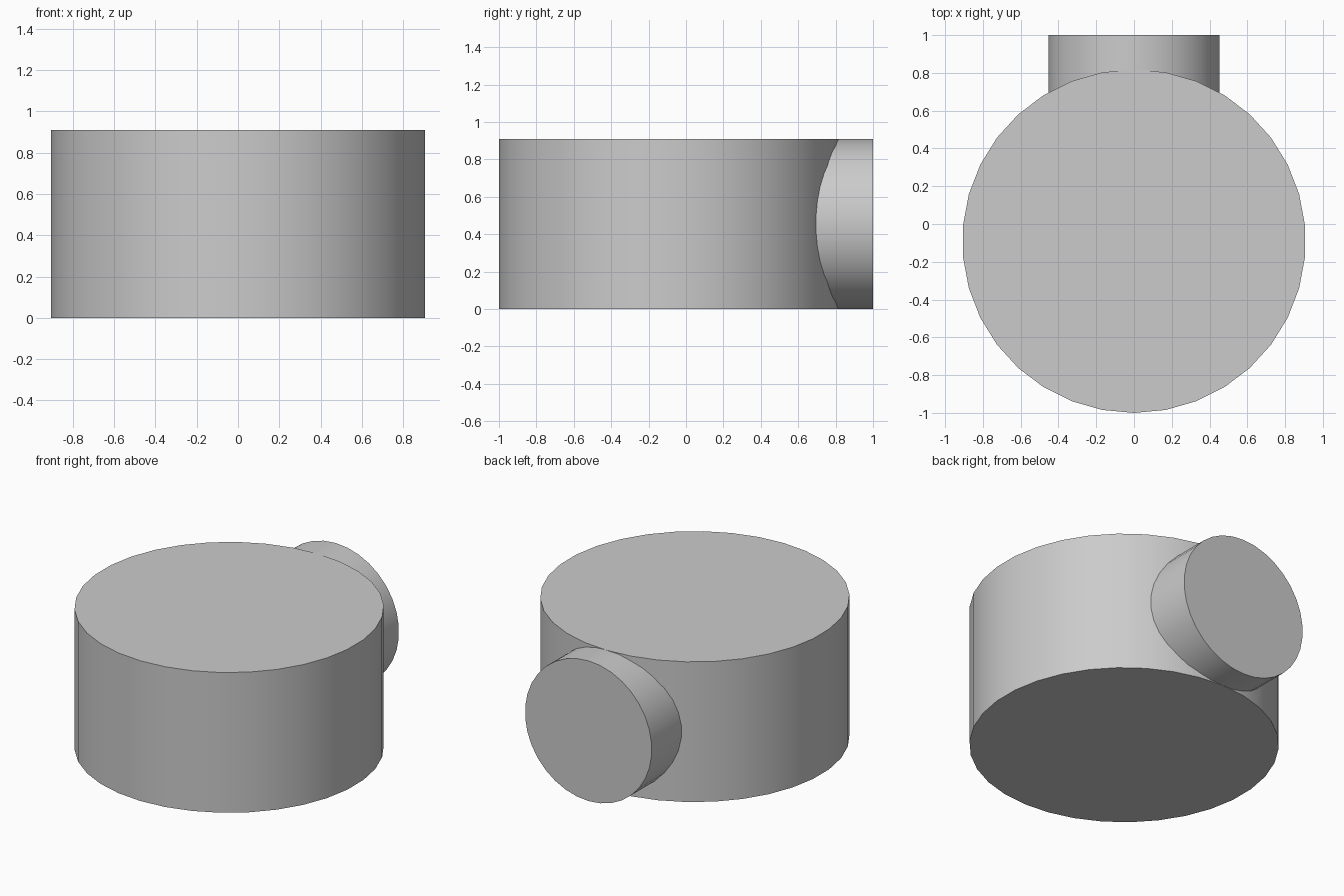
import bpy
import math

cube = bpy.data.objects.get("Cube")
if cube:
    bpy.data.objects.remove(cube, do_unlink=True)

R = 1 / 1.1          # body radius, also the body height
SIDES = 34
CENTRE_Y = R - 1

grey = bpy.data.materials.new("plain grey")
grey.use_nodes = True
colour = (0.6, 0.6, 0.6, 1)
grey.diffuse_color = colour
grey.node_tree.nodes["Principled BSDF"].inputs["Base Color"].default_value = colour


def drum(name, radius, depth, location, rotation):
    """Closed cylinder with smooth walls and sharp rims."""
    bpy.ops.mesh.primitive_cylinder_add(vertices=SIDES, radius=radius, depth=depth,
                                        location=location, rotation=rotation)
    obj = bpy.context.object
    obj.name = obj.data.name = name
    obj.data.materials.append(grey)
    bpy.ops.object.shade_smooth_by_angle(angle=math.radians(30))
    return obj


# Wide upright body
drum("body", R, R, (0, CENTRE_Y, R / 2), (0, 0, 0))

# Round spout on the back, as tall as the body and rooted inside it
root, tip = 0.5, 1.0
drum("back_spout", R / 2, tip - root, (0, (root + tip) / 2, R / 2), (math.pi / 2, 0, 0))
